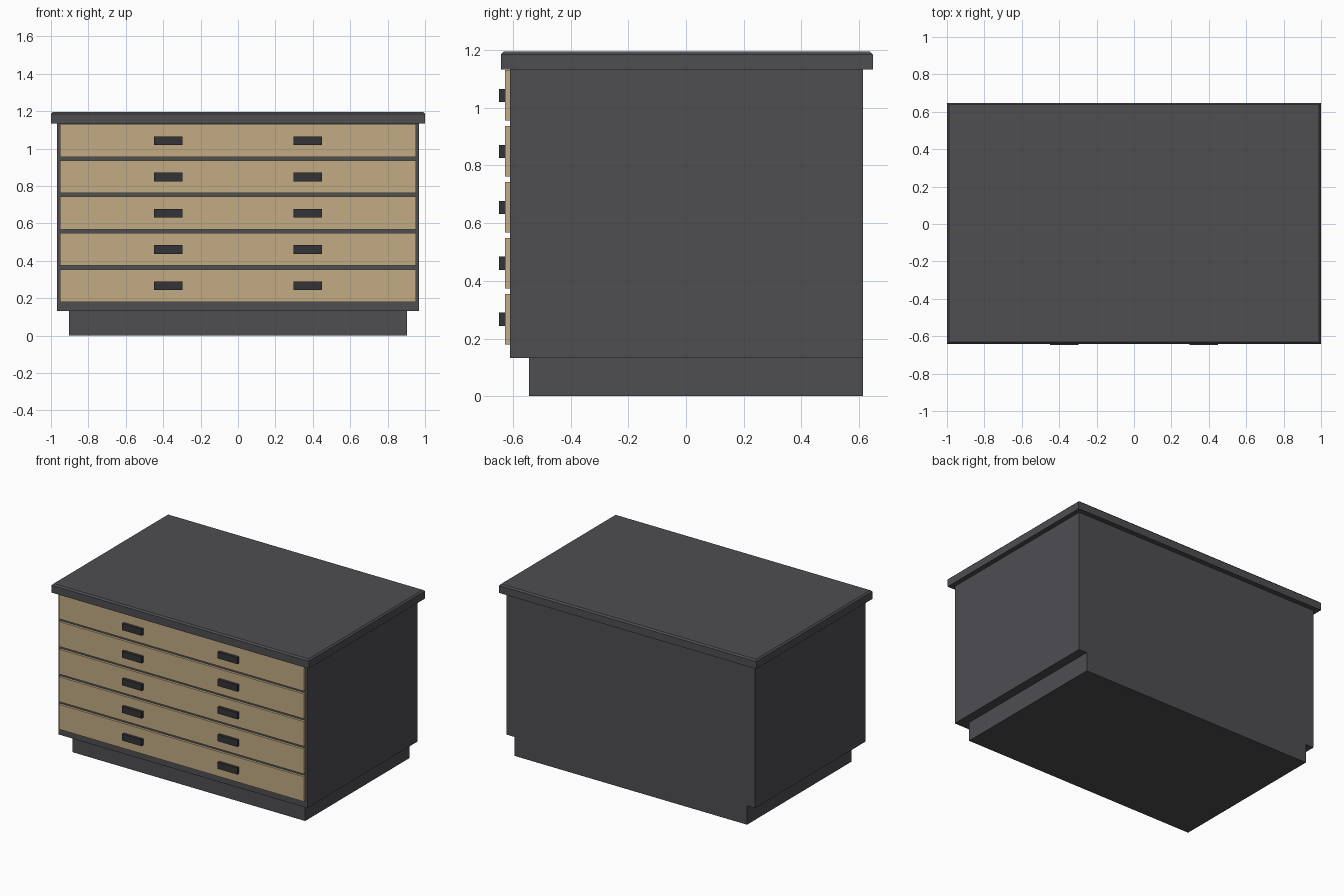
import bpy, bmesh

if "Cube" in bpy.data.objects:
    bpy.data.objects.remove(bpy.data.objects["Cube"])

def material(name, rgb):
    m = bpy.data.materials.new(name)
    m.diffuse_color = (*rgb, 1)
    m.use_nodes = True
    m.node_tree.nodes["Principled BSDF"].inputs["Base Color"].default_value = m.diffuse_color
    return m

GREY = material("charcoal_grey", (0.077, 0.075, 0.083))
WOOD = material("light_wood", (0.54, 0.41, 0.228))
DARK = material("handle_black", (0.034, 0.034, 0.037))

def box(name, x, y, z, mat, chamfer=0.0):
    """Box from (min, max) ranges, with an optional chamfer on the top rim."""
    bm = bmesh.new()
    bmesh.ops.create_cube(bm, size=1)
    for v in bm.verts:
        v.co = [r[0] if c < 0 else r[1] for c, r in zip(v.co, (x, y, z))]
    if chamfer:
        rim = [e for e in bm.edges if all(v.co.z > z[1] - 1e-5 for v in e.verts)]
        bmesh.ops.bevel(bm, geom=rim, offset=chamfer, segments=1, affect='EDGES')
    bmesh.ops.recalc_face_normals(bm, faces=bm.faces)
    me = bpy.data.meshes.new(name)
    bm.to_mesh(me)
    bm.free()
    me.materials.append(mat)
    ob = bpy.data.objects.new(name, me)
    bpy.context.collection.objects.link(ob)
    return ob

# Plinth, carcass and overhanging top
box("plinth", (-0.904, 0.904), (-0.545, 0.613), (0, 0.133), GREY)
box("cabinet_body", (-0.967, 0.967), (-0.611, 0.613), (0.133, 1.133), GREY)
box("cabinet_top", (-1, 1), (-0.642, 0.648), (1.133, 1.195), GREY, chamfer=0.01)

# Five drawer fronts, each with two block handles
for i in range(5):
    z0 = 0.18 + i * 0.194
    box(f"drawer_front_{i + 1}", (-0.952, 0.952), (-0.628, -0.608), (z0, z0 + 0.175), WOOD)
    zc = z0 + 0.0865
    for side, cx in (("left", -0.372), ("right", 0.372)):
        box(f"handle_{side}_{i + 1}", (cx - 0.076, cx + 0.076), (-0.648, -0.626),
            (zc - 0.023, zc + 0.023), DARK)
